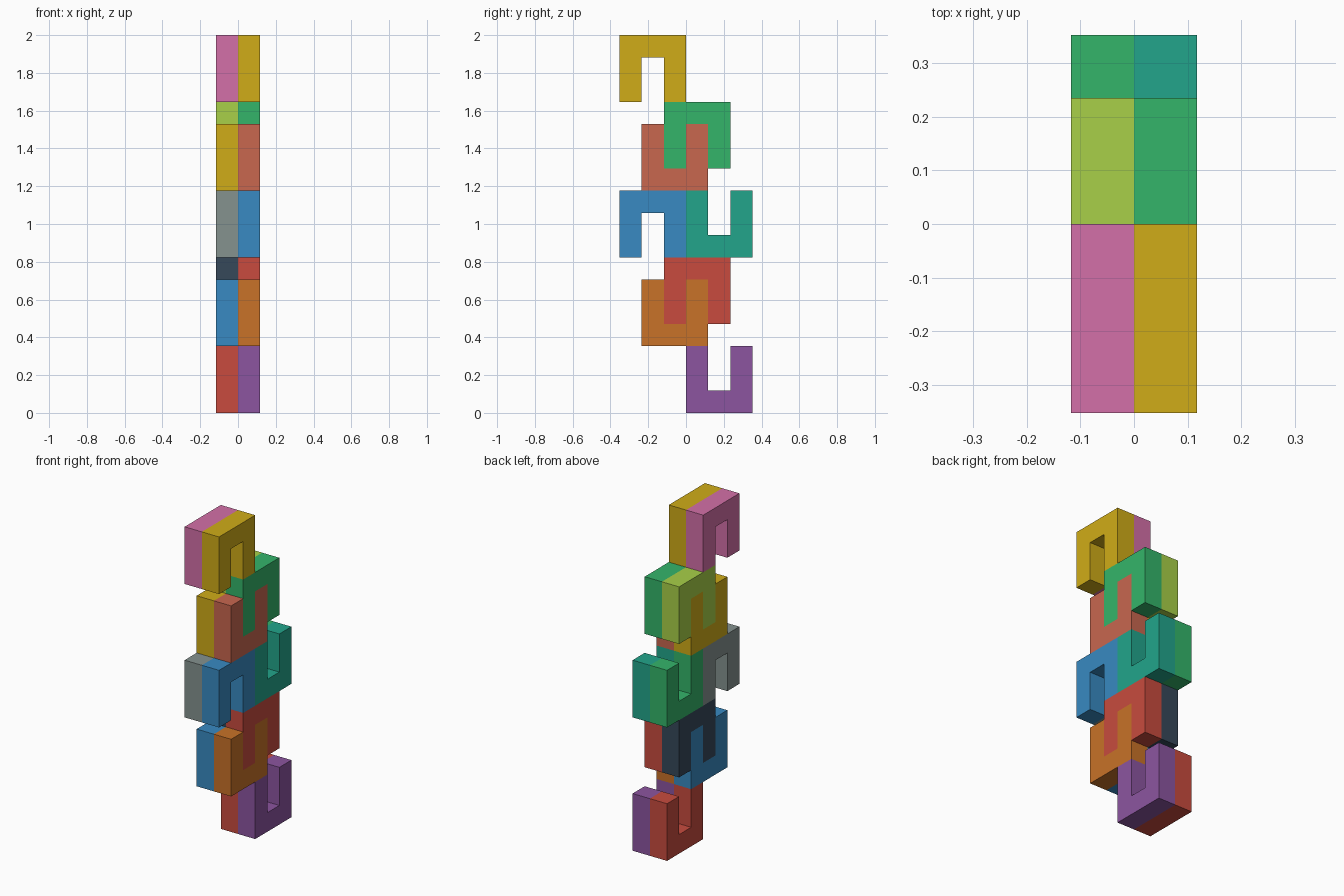
import bpy, bmesh

if "Cube" in bpy.data.objects:
    bpy.data.objects.remove(bpy.data.objects["Cube"])

U = 2 / 17  # one grid cell of the puzzle

COLOURS = {
    "red": "C84B3E", "purple": "8C55A0", "orange": "C87228", "blue": "388AC2",
    "navy": "36485A", "grey": "85928F", "teal": "22A58B", "green": "34B56A",
    "gold": "D0AC18", "salmon": "C8674F", "lime": "A8D048", "pink": "D470A8",
}


def material(name):
    mat = bpy.data.materials.get(name)
    if mat is None:
        mat = bpy.data.materials.new(name)
        rgb = [int(COLOURS[name][i:i + 2], 16) / 255 for i in (0, 2, 4)]
        mat.diffuse_color = [((c + 0.055) / 1.055) ** 2.4 for c in rgb] + [1]
        mat.use_nodes = True
        mat.node_tree.nodes["Principled BSDF"].inputs["Base Color"].default_value = mat.diffuse_color
    return mat


# U-shaped profile on a 3x3 cell block, extruded one cell thick along x
PROFILE = [(0, 0), (3, 0), (3, 3), (2, 3), (2, 1), (1, 1), (1, 3), (0, 3)]


def u_block(name, x, y, z, flipped, colour):
    bm = bmesh.new()
    pts = [(a, 3 - b if flipped else b) for a, b in PROFILE]
    face = bm.faces.new([bm.verts.new((x * U, (y + a) * U, (z + b) * U)) for a, b in pts])
    ext = bmesh.ops.extrude_face_region(bm, geom=[face])
    verts = [v for v in ext["geom"] if isinstance(v, bmesh.types.BMVert)]
    bmesh.ops.translate(bm, verts=verts, vec=(U, 0, 0))
    bmesh.ops.recalc_face_normals(bm, faces=bm.faces)
    mesh = bpy.data.meshes.new(name)
    bm.to_mesh(mesh)
    bm.free()
    mesh.materials.append(material(colour))
    bpy.context.collection.objects.link(bpy.data.objects.new(name, mesh))


# name, y, z (in cells), opening downwards, left colour, right colour
BLOCKS = [
    ("base_block", 0, 0, False, "red", "purple"),
    ("lower_cradle", -2, 3, False, "blue", "orange"),
    ("lower_hook", -1, 4, True, "navy", "red"),
    ("middle_front_block", -3, 7, True, "grey", "blue"),
    ("middle_back_block", 0, 7, False, "green", "teal"),
    ("upper_cradle", -2, 10, False, "gold", "salmon"),
    ("upper_hook", -1, 11, True, "lime", "green"),
    ("top_block", -3, 14, True, "pink", "gold"),
]
for name, y, z, flipped, left, right in BLOCKS:
    u_block(name + "_left", -1, y, z, flipped, left)
    u_block(name + "_right", 0, y, z, flipped, right)
